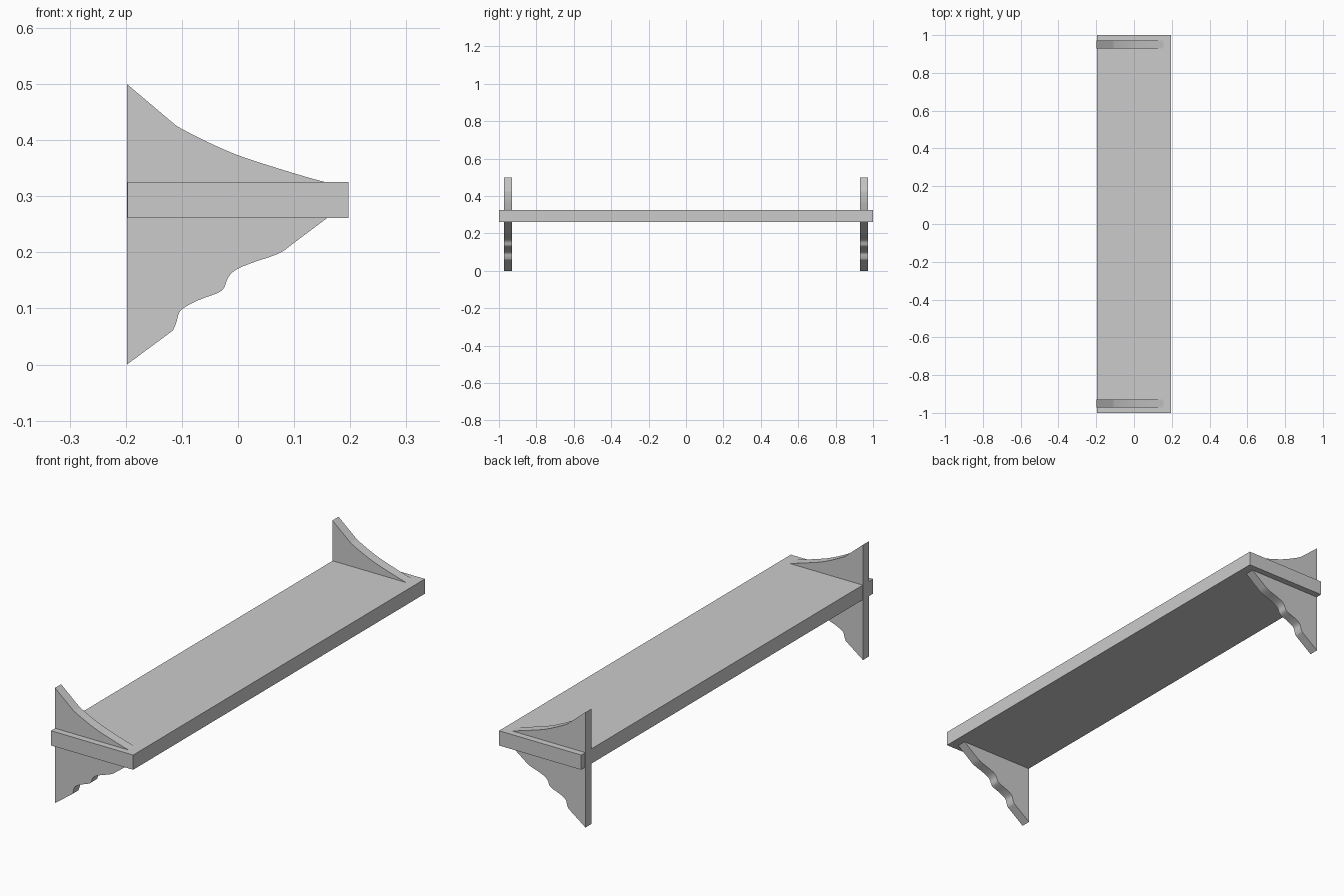
import bpy, bmesh, math
from mathutils import Vector

if "Cube" in bpy.data.objects:
    bpy.data.objects.remove(bpy.data.objects["Cube"])


def smooth_path(pts, steps=3):
    """Catmull-Rom through the points; the first and last spans stay straight."""
    p = [Vector(q) for q in pts]
    out = [p[0]]
    for i in range(1, len(p) - 2):
        a, b, c, d = p[i - 1], p[i], p[i + 1], p[i + 2]
        for s in range(steps):
            t = s / steps
            out.append(0.5 * (2 * b + (c - a) * t + (2 * a - 5 * b + 4 * c - d) * t**2
                              + (3 * b - a - 3 * c + d) * t**3))
    return out + p[-2:]


def make_object(name, bm):
    bmesh.ops.recalc_face_normals(bm, faces=bm.faces)
    mesh = bpy.data.meshes.new(name)
    bm.to_mesh(mesh)
    bm.free()
    obj = bpy.data.objects.new(name, mesh)
    bpy.context.collection.objects.link(obj)
    return obj


# Shelf board
bm = bmesh.new()
bmesh.ops.create_cube(bm, size=1)
bmesh.ops.scale(bm, vec=(0.394, 2.0, 0.064), verts=bm.verts)
bmesh.ops.translate(bm, vec=(0, 0, 0.293), verts=bm.verts)
make_object("shelf_board", bm)

# Bracket side profile (x, z): scalloped lower edge, then concave upper edge
lower = smooth_path([
    (-0.198, 0.0), (-0.125, 0.054), (-0.115, 0.063), (-0.109, 0.078), (-0.105, 0.092),
    (-0.095, 0.102), (-0.07, 0.115), (-0.04, 0.126), (-0.026, 0.135), (-0.02, 0.15),
    (-0.014, 0.16), (0.0, 0.171), (0.03, 0.183), (0.06, 0.193), (0.08, 0.202),
    (0.1, 0.217), (0.16, 0.262)])
upper = smooth_path([
    (0.16, 0.324), (0.13, 0.332), (0.07, 0.35), (0.0, 0.373), (-0.055, 0.397),
    (-0.1, 0.42), (-0.12, 0.434), (-0.198, 0.5)])

# Brackets: extruded profile, mirrored to the other end of the shelf
bm = bmesh.new()
face = bm.faces.new([bm.verts.new((x, 0.93, z)) for x, z in lower + upper])
ext = bmesh.ops.extrude_face_region(bm, geom=[face], use_keep_orig=True)
moved = [v for v in ext["geom"] if isinstance(v, bmesh.types.BMVert)]
bmesh.ops.translate(bm, vec=(0, 0.042, 0), verts=moved)
bracket = make_object("scroll_brackets", bm)
mirror = bracket.modifiers.new("mirror_ends", 'MIRROR')
mirror.use_axis = (False, True, False)

bpy.context.view_layer.objects.active = bracket
bracket.select_set(True)
bpy.ops.object.shade_smooth_by_angle(angle=math.radians(30))
